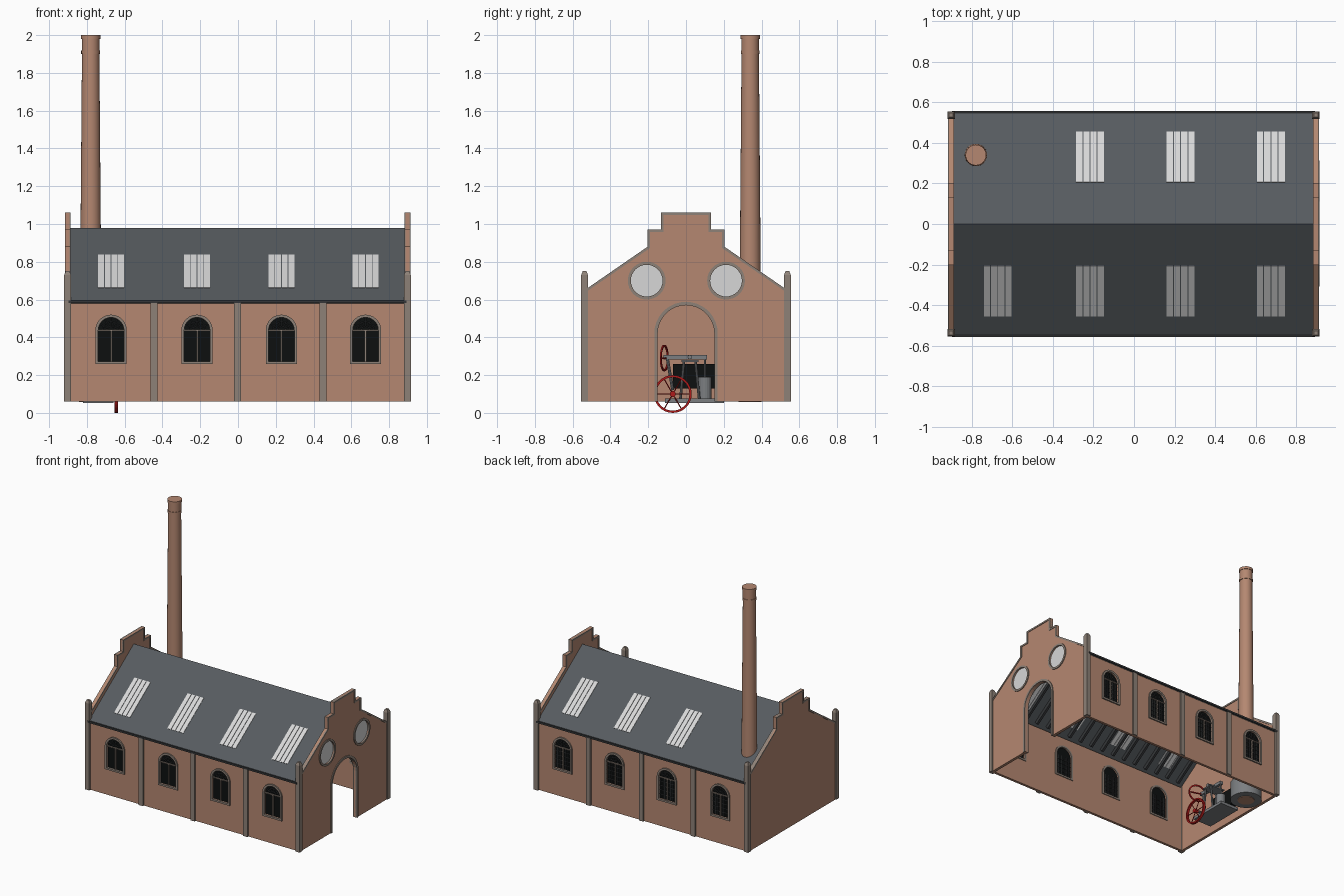
import bpy, bmesh
from math import pi, sin, cos, atan2, hypot
from mathutils import Matrix, Vector

cube = bpy.data.objects.get("Cube")
if cube:
    bpy.data.objects.remove(cube)


def material(name, *rgb):
    m = bpy.data.materials.new(name)
    m.use_nodes = True
    m.diffuse_color = (*rgb, 1)
    bsdf = next(n for n in m.node_tree.nodes if n.type == 'BSDF_PRINCIPLED')
    bsdf.inputs["Base Color"].default_value = (*rgb, 1)
    bsdf.inputs["Roughness"].default_value = 0.8
    return m


BRICK = material("brick", .46, .245, .165)
STONE = material("stone trim", .27, .22, .185)
SLATE = material("roof slate", .095, .105, .115)
DARK = material("dark iron", .035, .037, .04)
BLACK = material("dark glass", .004, .005, .005)
WHITE = material("pale glass", .68, .68, .68)
STEEL = material("grey steel", .2, .21, .22)
RED = material("red paint", .42, .01, .01)


def add_object(name, mesh, mat):
    mesh.materials.clear()
    mesh.materials.append(mat)
    ob = bpy.data.objects.new(name, mesh)
    bpy.context.collection.objects.link(ob)
    return ob


class Part:
    """Collects boxes and rods into one object."""
    def __init__(self, name, mat):
        self.name, self.mat, self.bm = name, mat, bmesh.new()

    def box(self, centre, size, rot=Matrix()):
        m = Matrix.Translation(centre) @ rot @ Matrix.Diagonal((*size, 1))
        bmesh.ops.create_cube(self.bm, size=1, matrix=m)

    def rod(self, a, b, r1, r2=None, sides=8):
        a, b = Vector(a), Vector(b)
        d = b - a
        m = Matrix.Translation((a + b) / 2) @ d.to_track_quat('Z', 'Y').to_matrix().to_4x4()
        bmesh.ops.create_cone(self.bm, cap_ends=True, segments=sides, radius1=r1,
                              radius2=r1 if r2 is None else r2, depth=d.length, matrix=m)

    def finish(self, smooth=False):
        for f in self.bm.faces:
            f.smooth = smooth and len(f.verts) == 4
        mesh = bpy.data.meshes.new(self.name)
        self.bm.to_mesh(mesh)
        self.bm.free()
        return add_object(self.name, mesh, self.mat)


def facing_y(y):
    return Matrix(((1, 0, 0, 0), (0, 0, -1, y), (0, 1, 0, 0), (0, 0, 0, 1)))


def facing_x(x):
    return Matrix(((0, 0, 1, x), (1, 0, 0, 0), (0, 1, 0, 0), (0, 0, 0, 1)))


def plate(name, loops, thick, matrix, mat):
    """Flat extruded shape; inner loops become holes."""
    cu = bpy.data.curves.new(name, 'CURVE')
    cu.dimensions, cu.fill_mode, cu.extrude = '2D', 'BOTH', thick / 2
    for loop in loops:
        s = cu.splines.new('POLY')
        s.points.add(len(loop) - 1)
        for p, (u, v) in zip(s.points, loop):
            p.co = (u, v, 0, 1)
        s.use_cyclic_u, s.use_smooth = True, False
    tmp = bpy.data.objects.new(name, cu)
    bpy.context.collection.objects.link(tmp)
    dg = bpy.context.evaluated_depsgraph_get()
    mesh = bpy.data.meshes.new_from_object(tmp.evaluated_get(dg))
    bpy.data.objects.remove(tmp)
    bpy.data.curves.remove(cu)
    mesh.transform(matrix)
    return add_object(name, mesh, mat)


def rect(u0, u1, v0, v1):
    return [(u0, v0), (u1, v0), (u1, v1), (u0, v1)]


def circle(u, v, r, n=32):
    return [(u + r * cos(2 * pi * i / n), v + r * sin(2 * pi * i / n)) for i in range(n)]


def arch(u, half, bottom, spring, n=18):
    curve = [(u - half * cos(pi * i / n), spring + half * sin(pi * i / n)) for i in range(n + 1)]
    return [(u - half, bottom)] + curve + [(u + half, bottom)]


BASE, EAVE, RIDGE, HALF = .06, .585, .98, .555
BAYS = (-.672, -.217, .23, .675)

# Long walls with arched windows
for s, side in ((-1, "front"), (1, "back")):
    holes = [arch(x, .068, .272, .437) for x in BAYS]
    frames = [arch(x, .083, .258, .437) for x in BAYS]
    plate(side + "_wall", [rect(-.9, .895, BASE, EAVE)] + holes, .02, facing_y(s * .53), BRICK)
    plate(side + "_window_frames", frames + holes, .036, facing_y(s * .532), STONE)
    plate(side + "_window_glass", holes, .006, facing_y(s * .53), BLACK)
    bars = Part(side + "_window_bars", STONE)
    lattice = Part(side + "_window_lattice", DARK)
    for x in BAYS:
        bars.box((x, s * .535, .353), (.008, .014, .165))
        bars.box((x, s * .535, .437), (.136, .014, .008))
        for i in range(1, 6):
            c, d = cos(pi * i / 6), sin(pi * i / 6)
            lattice.rod((x + .02 * c, s * .535, .437 + .02 * d),
                        (x + .068 * c, s * .535, .437 + .068 * d), .002, sides=4)
        for r in (.022, .045):
            pts = [(x + r * cos(pi * i / 8), s * .535, .437 + r * sin(pi * i / 8)) for i in range(9)]
            for a, b in zip(pts, pts[1:]):
                lattice.rod(a, b, .002, sides=4)
        for y in ((.535, .525) if s > 0 else (.525,)):
            for i in (-2, -1, 1, 2):
                lattice.box((x + i * .023, s * y, .353), (.003, .004, .165))
            for i in range(1, 5):
                lattice.box((x, s * y, .272 + i * .033), (.136, .004, .003))
    bars.finish()
    lattice.finish()
    # Pilasters and gutter
    pil = Part(side + "_pilasters", STONE)
    for x in (-.445, -.003, .45):
        pil.box((x, s * .537, (BASE + EAVE) / 2), (.036, .032, EAVE - BASE))
    pil.finish()
    gutter = Part(side + "_gutter", DARK)
    gutter.box((-.003, s * .551, .589), (1.79, .012, .014))
    gutter.finish()

# Corner posts with chamfered caps
posts = Part("corner_posts", STONE)
for x in (-.902, .897):
    for y in (-.537, .537):
        posts.box((x, y, .395), (.036, .036, .67))
        m = Matrix.Translation((x, y, .74)) @ Matrix.Rotation(pi / 4, 4, 'Z')
        bmesh.ops.create_cone(posts.bm, cap_ends=True, segments=4, radius1=.0255,
                              radius2=.014, depth=.02, matrix=m)
posts.finish()

# Stepped gables with coping
outer = [(.522, .66), (.203, .88), (.203, .97), (.132, .97), (.132, 1.06)]
inner = [(.522, .645), (.19, .873), (.19, .957), (.119, .957), (.119, 1.047)]


def mirrored(pts):
    return pts + [(-u, v) for u, v in reversed(pts)]


door = arch(0, .15, BASE, .42)
rounds = [(-.208, .70), (.212, .70)]
for x, side in ((-.902, "left"), (.897, "right")):
    right = side == "right"
    wall = [(-.522, BASE)] + (door if right else []) + [(.522, BASE)] + mirrored(outer)
    holes = [circle(u, v, .084) for u, v in rounds] if right else []
    plate(side + "_gable", [wall] + holes, .022, facing_x(x), BRICK)
    plate(side + "_coping", [mirrored(outer) + mirrored(inner)[::-1]], .03, facing_x(x), STONE)
    if right:
        rims = [circle(u, v, .1) for u, v in rounds]
        plate("round_window_rims", rims + holes, .034, facing_x(x), STONE)
        plate("round_window_glass", holes, .008, facing_x(x), WHITE)
        surround = arch(0, .168, BASE, .42)
        plate("door_surround", [surround + door[::-1]], .034, facing_x(x), STONE)

# Roof slopes, rafters and skylights
rise = RIDGE - .59
angle, slope = atan2(rise, HALF), hypot(rise, HALF)
roof, rafters, lights = Part("roof", SLATE), Part("rafters", DARK), Part("skylights", WHITE)
for s in (-1, 1):
    rot = Matrix.Rotation(-s * angle, 4, 'X')
    normal = rot.to_3x3() @ Vector((0, 0, 1))

    def on_slope(x, y, depth):
        return Vector((x, s * y, RIDGE - y * rise / HALF)) - normal * depth

    roof.box(on_slope(-.003, HALF / 2, .007), (1.785, slope, .014), rot)
    for i in range(17):
        rafters.box(on_slope(-.83 + i * .103, .262, .028), (.018, slope * .9, .03), rot)
    for x in BAYS[(s > 0):]:
        for i in range(4):
            lights.box(on_slope(x + (i - 1.5) * .0355, .33, .007), (.031, .306, .02), rot)
roof.finish()
rafters.finish()
lights.finish()

# Chimney with corbelled head
cx, cy = -.78, .34
chimney = Part("chimney", BRICK)
for z0, z1, r0, r1 in ((.058, 1.91, .061, .046), (1.9, 1.918, .05, .05),
                       (1.918, 1.985, .047, .047), (1.98, 2, .051, .051)):
    chimney.rod((cx, cy, z0), (cx, cy, z1), r0, r1, 24)
chimney.finish(True)
boiler = Part("boiler", STEEL)
boiler.rod((cx, cy, .062), (cx, cy, .2), .115, sides=32)
boiler.finish(True)

# Beam engine
ex = -.74
frame = Part("engine_frame", STEEL)
frame.box((ex, .045, .064), (.16, .31, .022))
for y in (-.03, .07):
    for x in (ex - .05, ex + .05):
        frame.rod((x, y, .07), (x, y + (.02 - y) * .4, .28), .007)
frame.box((ex, .02, .275), (.13, .09, .01))
frame.box((ex, -.005, .295), (.025, .23, .024))
frame.rod((ex - .06, .02, .295), (ex + .06, .02, .295), .012)
frame.rod((ex, .1, .07), (ex, .1, .19), .035, sides=20)
frame.rod((ex, .1, .19), (ex, .1, .295), .006)
frame.rod((ex, -.1, .295), (ex, -.07, .12), .008)
frame.rod((ex - .06, -.07, .105), (-.63, -.07, .105), .01)
frame.finish()
chest = Part("engine_chest", BLACK)
chest.box((-.83, .04, .195), (.05, .22, .13))
chest.finish()

# Red flywheel and hand wheel
plate("flywheel_rim", [circle(-.07, .1, .1), circle(-.07, .1, .088)], .018, facing_x(-.645), RED)
spokes = Part("flywheel_spokes", RED)
for i in range(6):
    a = i * pi / 3
    spokes.rod((-.645, -.07, .1), (-.645, -.07 + .09 * cos(a), .1 + .09 * sin(a)), .003)
spokes.rod((-.66, -.07, .1), (-.63, -.07, .1), .016, sides=12)
spokes.finish()
tilt = Matrix.Translation((-.7, -.115, .29)) @ Matrix.Rotation(1.28, 4, 'Z') @ facing_x(0)
plate("hand_wheel", [circle(0, 0, .07), circle(0, 0, .06), rect(-.056, .056, -.004, .004)],
      .008, tilt, RED)
